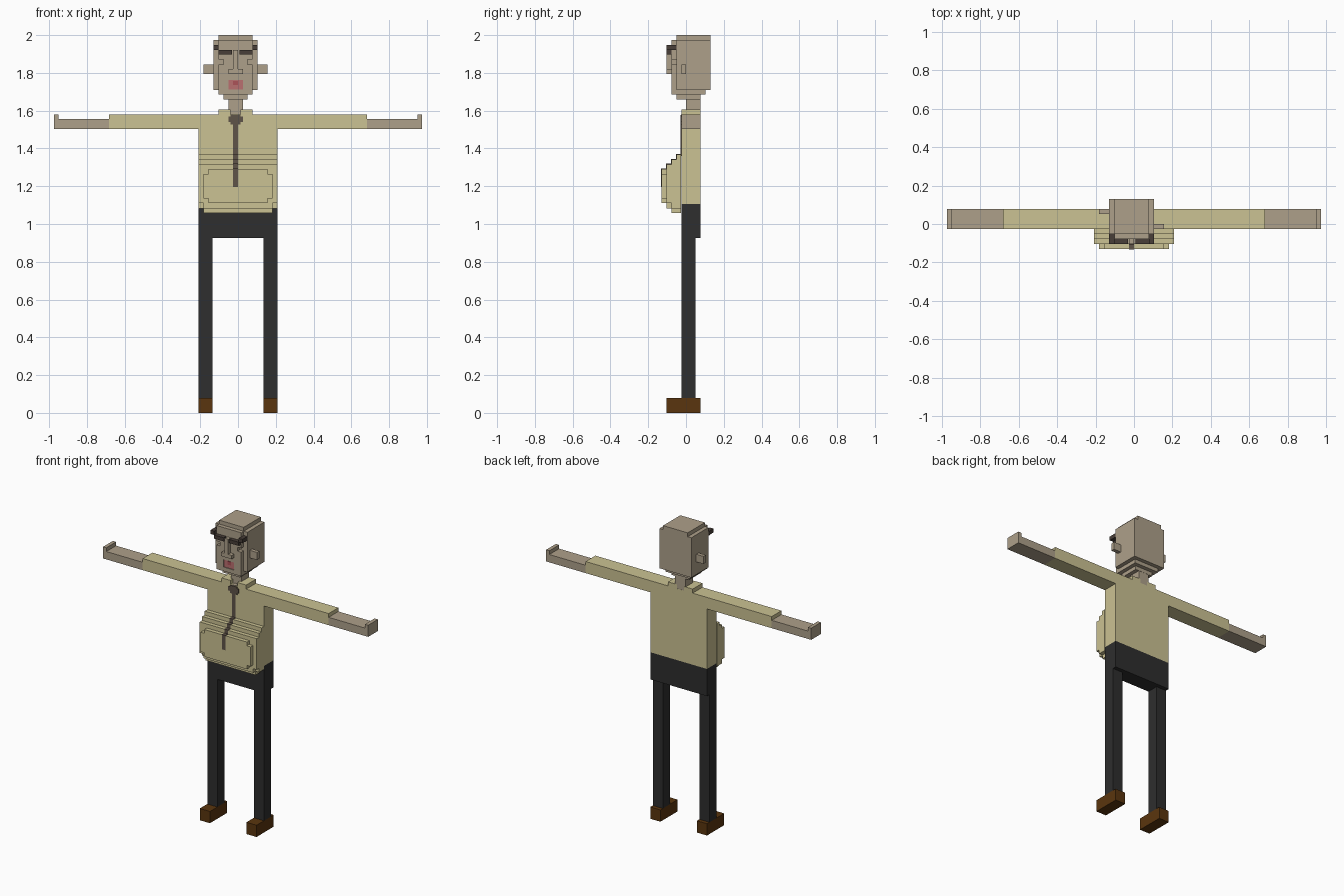
import bpy, bmesh
from mathutils import Vector

if "Cube" in bpy.data.objects:
    bpy.data.objects.remove(bpy.data.objects["Cube"])

V = 0.0258          # block size
XC = -0.0125        # head, collar and tie sit half a block off centre


def material(name, rgb):
    lin = [(c / 255 / 12.92) if c <= 10 else ((c / 255 + 0.055) / 1.055) ** 2.4 for c in rgb]
    m = bpy.data.materials.new(name)
    m.diffuse_color = (*lin, 1)
    m.use_nodes = True
    m.node_tree.nodes["Principled BSDF"].inputs["Base Color"].default_value = m.diffuse_color
    return m


SKIN = material("skin", (174, 160, 138))
SHIRT = material("shirt_khaki", (203, 194, 147))
TROUSER = material("trouser_black", (46, 46, 46))
SHOE = material("shoe_brown", (90, 53, 14))
TIE = material("tie_brown", (95, 83, 72))
BROW = material("brow_dark", (72, 62, 56))
LIP = material("lip_pink", (186, 112, 112))
MOUTH = material("mouth_red", (172, 82, 88))


def blocks(name, mat, *boxes):
    """One object made of boxes given as (x0, x1, y0, y1, z0, z1)."""
    bm = bmesh.new()
    for x0, x1, y0, y1, z0, z1 in boxes:
        verts = bmesh.ops.create_cube(bm, size=1)["verts"]
        bmesh.ops.scale(bm, verts=verts, vec=(x1 - x0, y1 - y0, z1 - z0))
        bmesh.ops.translate(bm, verts=verts,
                            vec=Vector(((x0 + x1) / 2, (y0 + y1) / 2, (z0 + z1) / 2)))
    me = bpy.data.meshes.new(name)
    bm.to_mesh(me)
    bm.free()
    me.materials.append(mat)
    ob = bpy.data.objects.new(name, me)
    bpy.context.collection.objects.link(ob)
    return ob


def mid(half, y0, y1, z0, z1, c=XC):
    """Box of a given half width about a centre line."""
    return (c - half, c + half, y0, y1, z0, z1)


def side_box(s, a, b, *rest):
    """Box from a to b outward on side s."""
    return (min(s * a, s * b), max(s * a, s * b), *rest)


F, B = -0.025, 0.077     # front and back of the body

# Legs, shoes, sleeves and hands on both sides
for s, tag in ((-1, "left"), (1, "right")):
    blocks(tag + "_shoe", SHOE, side_box(s, 0.134, 0.208, -0.103, B, 0, 0.078))
    blocks(tag + "_leg", TROUSER, side_box(s, 0.134, 0.208, F, 0.051, 0.078, 0.925))
    blocks(tag + "_sleeve", SHIRT, side_box(s, 0.208, 0.683, F, B, 1.503, 1.58))
    blocks(tag + "_hand", SKIN,
           side_box(s, 0.683, 0.973, F, B, 1.503, 1.555),
           side_box(s, 0.949, 0.973, F, B, 1.555, 1.58))

# Trunk
blocks("pelvis", TROUSER, (-0.208, 0.208, F, B, 0.925, 1.105))
blocks("shirt_torso", SHIRT, (-0.208, 0.208, F, B, 1.105, 1.58))

# Stepped belly: front, wide half width, wide z range, narrow half width, narrow z range
layers = [(-0.051, 0.209, 1.083, 1.368, 0.183, 1.058, 1.368),
          (-0.077, 0.209, 1.083, 1.342, 0.183, 1.058, 1.342),
          (-0.103, 0.209, 1.110, 1.316, 0.183, 1.083, 1.316),
          (-0.130, 0.183, 1.135, 1.265, 0.156, 1.110, 1.290)]
belly, tie = [], [mid(0.013, F - 0.003, F, 1.36, 1.54)]
for y, w, z0, z1, w2, n0, n1 in layers:
    belly += [mid(w, y, y + V, z0, z1, 0), mid(w2, y, y + V, n0, n1, 0)]
    tie.append(mid(0.013, y - 0.003, y + V, 1.195, n1 + 0.003))
blocks("belly", SHIRT, *belly)

# Tie follows the belly steps, with a rounded knot on top
blocks("tie", TIE, *tie)
blocks("tie_knot", TIE,
       mid(0.039, F - 0.005, F, 1.54, 1.568),
       mid(0.026, F - 0.005, F, 1.526, 1.578))

# Collar with an open front, and the neck
blocks("collar", SHIRT,
       (XC - 0.09, XC - 0.026, F, B, 1.58, 1.607),
       (XC + 0.026, XC + 0.09, F, B, 1.58, 1.607))
blocks("neck", SKIN, mid(0.0385, 0.001, B - 0.001, 1.57, 1.67),
       mid(0.013, F - 0.002, 0.001, 1.579, 1.583))

# Head
blocks("skull", SKIN,
       mid(0.1165, -0.051, 0.129, 1.71, 1.974),
       mid(0.09, -0.051, 0.129, 1.974, 2.0))
blocks("jaw", SKIN,
       mid(0.09, -0.077, 0.103, 1.685, 1.71),
       mid(0.064, -0.051, 0.077, 1.66, 1.685))
face = blocks("face", SKIN, mid(0.09, -0.077, -0.051, 1.71, 1.974))

# Sunken eyes and open mouth cut through the face layer
cut = blocks("face_cutter", SKIN,
             *[mid(0.013, -0.1, -0.04, 1.845, 1.871, XC + s * 0.077) for s in (-1, 1)],
             mid(0.0385, -0.1, -0.04, 1.712, 1.762))
cut.hide_render = True
cut.hide_set(True)
mod = face.modifiers.new("openings", "BOOLEAN")
mod.operation, mod.object, mod.solver = "DIFFERENCE", cut, "EXACT"
blocks("lips", LIP, mid(0.0385, -0.072, -0.05, 1.71, 1.762))
blocks("mouth", MOUTH, mid(0.013, -0.075, -0.07, 1.735, 1.758))

# Nose and brows
blocks("nose", SKIN,
       mid(0.013, -0.103, -0.077, 1.795, 1.92),
       mid(0.0385, -0.103, -0.077, 1.795, 1.82))
for s, tag in ((-1, "left"), (1, "right")):
    inner, mid_x, outer = XC + s * 0.02, XC + s * 0.09, XC + s * 0.1165
    blocks(tag + "_brow", BROW,
           (min(inner, mid_x), max(inner, mid_x), -0.103, -0.077, 1.897, 1.921),
           (min(mid_x, outer), max(mid_x, outer), -0.103, -0.051, 1.921, 1.947))

# Ears
blocks("left_ear", SKIN, (-0.182, -0.129, 0.052, 0.077, 1.795, 1.845))
blocks("right_ear", SKIN, (0.104, 0.157, -0.025, 0.0, 1.795, 1.845))
